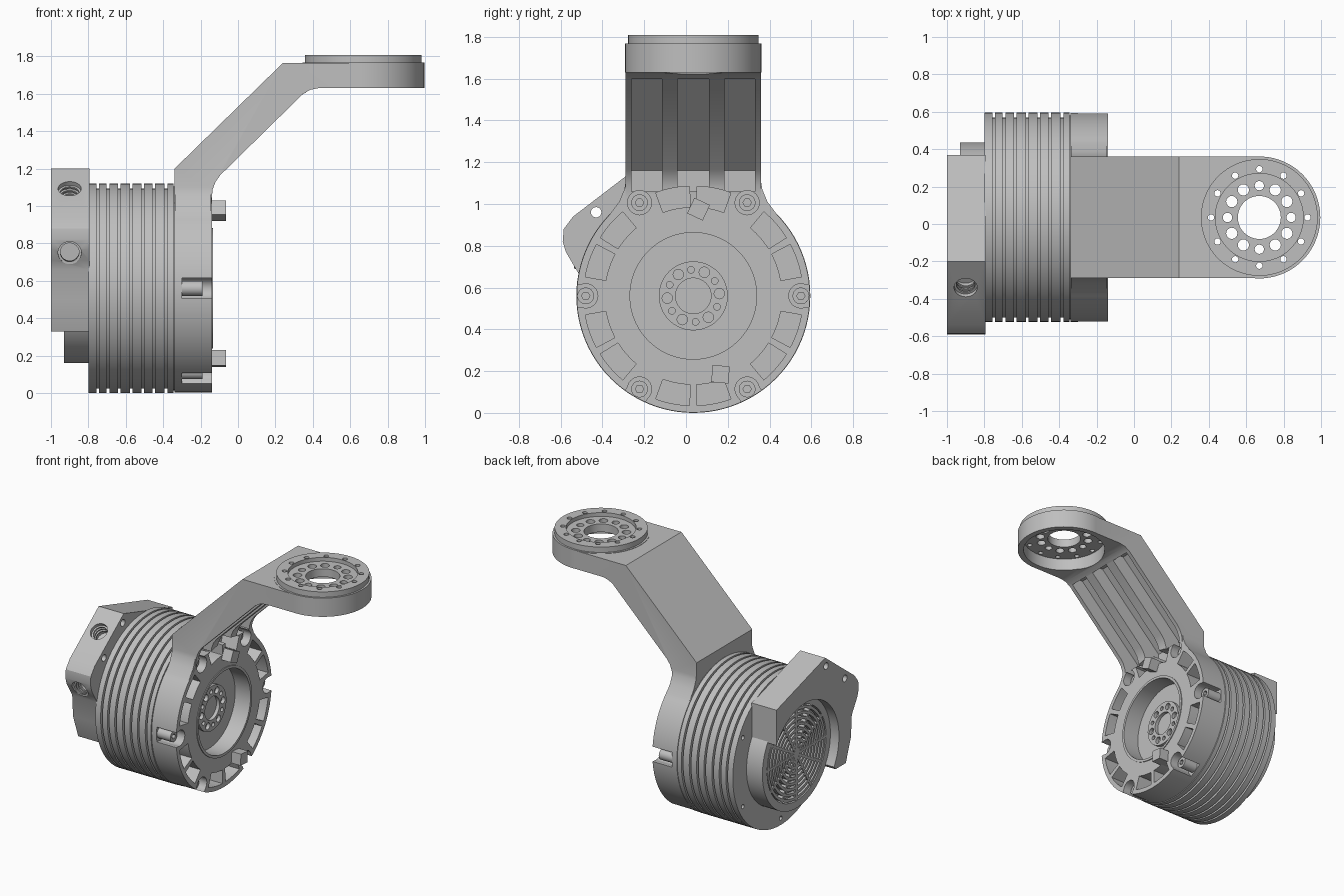
import bpy, bmesh
from math import sin, cos, pi, radians
from mathutils import Vector

old = bpy.data.objects.get("Cube")
if old:
    bpy.data.objects.remove(old, do_unlink=True)

CY, CZ = 0.035, 0.56          # motor axis, runs along x
RX = 0.67                     # centre of the upper ring along x

grey = bpy.data.materials.new("machined_grey")
grey.use_nodes = True
grey.diffuse_color = (0.52, 0.52, 0.52, 1)
grey.node_tree.nodes["Principled BSDF"].inputs["Base Color"].default_value = (0.52, 0.52, 0.52, 1)


def finish(name, bm):
    bmesh.ops.remove_doubles(bm, verts=bm.verts, dist=1e-5)
    bmesh.ops.recalc_face_normals(bm, faces=bm.faces)
    mesh = bpy.data.meshes.new(name)
    bm.to_mesh(mesh)
    bm.free()
    mesh.materials.append(grey)
    ob = bpy.data.objects.new(name, mesh)
    bpy.context.collection.objects.link(ob)
    return ob


def prism(name, pts, axis, a, b):
    """Extrude a 2D outline: (y, z) along x, or (x, z) along y."""
    bm = bmesh.new()
    place = (lambda p: (a, p[0], p[1])) if axis == "x" else (lambda p: (p[0], a, p[1]))
    face = bm.faces.new([bm.verts.new(place(p)) for p in pts])
    new = bmesh.ops.extrude_face_region(bm, geom=[face])["geom"]
    step = Vector((b - a, 0, 0)) if axis == "x" else Vector((0, b - a, 0))
    bmesh.ops.translate(bm, vec=step, verts=[g for g in new if isinstance(g, bmesh.types.BMVert)])
    return finish(name, bm)


def cyl(name, centre, direction, r, length, segs=24):
    bm = bmesh.new()
    bmesh.ops.create_cone(bm, cap_ends=True, segments=segs, radius1=r, radius2=r, depth=length)
    turn = Vector((0, 0, 1)).rotation_difference(Vector(direction))
    for v in bm.verts:
        v.co = turn @ v.co + Vector(centre)
    return finish(name, bm)


def lathe(name, profile, closed=False, segs=96):
    """Spin (x, radius) points around the motor axis."""
    bm = bmesh.new()
    vs = [bm.verts.new((x, CY, CZ + r)) for x, r in profile]
    pairs = list(zip(vs, vs[1:])) + ([(vs[-1], vs[0])] if closed else [])
    es = [bm.edges.new(p) for p in pairs]
    bmesh.ops.spin(bm, geom=vs + es, cent=(0, CY, CZ), axis=(1, 0, 0),
                   angle=2 * pi, steps=segs, use_merge=True)
    return finish(name, bm)


def boolean(target, others, op="DIFFERENCE"):
    bpy.context.view_layer.objects.active = target
    for o in others:
        o.hide_render = True
        m = target.modifiers.new("bool", "BOOLEAN")
        m.operation, m.solver, m.object = op, "EXACT", o
        bpy.ops.object.modifier_apply(modifier=m.name)
        bpy.data.objects.remove(o, do_unlink=True)


def polar(r, deg):
    return (CY + r * cos(radians(deg)), CZ + r * sin(radians(deg)))


def sector(r0, r1, a0, a1, x0, x1):
    angles = [a0 + (a1 - a0) * i / 8 for i in range(9)]
    pts = [polar(r1, a) for a in angles] + [polar(r0, a) for a in reversed(angles)]
    return prism("pocket", pts, "x", x0, x1)


def bar(name, r0, r1, half, deg, x0, x1):
    """Radial bar on the motor face."""
    s, c = sin(radians(deg)), cos(radians(deg))
    pts = [(CY + r * c - w * s, CZ + r * s + w * c)
           for r, w in ((r0, -half), (r1, -half), (r1, half), (r0, half))]
    return prism(name, pts, "x", x0, x1)


X, Z = (1, 0, 0), (0, 0, 1)

# Ribbed motor body
profile = [(-0.80, 0), (-0.80, 0.56)]
for gx in (-0.75, -0.695, -0.635, -0.57, -0.51, -0.45, -0.385):
    profile += [(gx - 0.007, 0.56), (gx - 0.007, 0.535), (gx + 0.007, 0.535), (gx + 0.007, 0.56)]
profile += [(-0.345, 0.56), (-0.345, 0.545), (-0.33, 0.545), (-0.33, 0)]
body = lathe("motor_body", profile)
boolean(body, [cyl("hole", (-0.80, *polar(0.51, a)), X, 0.016, 0.08, 12) for a in range(30, 390, 60)])

# Front housing, bracket arm and upper ring in one casting
arm = prism("bracket_housing", [
    (-0.339, 0.8), (-0.339, 1.2), (0.24, 1.765), (RX, 1.765), (RX, 1.63), (0.43, 1.63),
    (0.385, 1.621), (0.345, 1.597), (-0.095, 1.165), (-0.12, 1.13), (-0.135, 1.09),
    (-0.141, 1.04), (-0.141, 0.8)], "y", CY - 0.325, CY + 0.325)
drum = cyl("drum", (-0.24, CY, CZ), X, 0.558, 0.2, 96)
half_gusset = [(0.32, 1.13), (0.33, 1.07), (0.355, 1.01), (0.40, 0.95), (0.45, 0.88)]
gusset = prism("gusset", [(CY + d, z) for d, z in half_gusset]
               + [(CY - d, z) for d, z in reversed(half_gusset)], "x", -0.336, -0.144)
ring = cyl("ring", (RX, CY, 1.699), Z, 0.326, 0.138, 96)
flange = cyl("flange", (RX, CY, 1.78), Z, 0.312, 0.056, 96)
boolean(arm, [drum, gusset, ring, flange], "UNION")

# Ring cavities and bolt circles
cuts = [cyl("cavity", (RX, CY, 1.62), Z, 0.285, 0.2, 64),
        cyl("recess", (RX, CY, 1.81), Z, 0.235, 0.06, 64),
        cyl("bore", (RX, CY, 1.75), Z, 0.115, 0.3, 48)]
for i in range(12):
    a = i * pi / 6
    for rad, size in ((0.258, 0.017), (0.17, 0.03 if i % 3 else 0.025)):
        cuts.append(cyl("bolt", (RX + rad * cos(a), CY + rad * sin(a), 1.75), Z, size, 0.3, 16))
boolean(arm, cuts)

# Grooves under the arm
groove = [(-0.26, 1.06), (-0.26, 1.16), (0.255, 1.66), (0.30, 1.66), (0.36, 1.58),
          (0.10, 1.25), (-0.05, 1.10), (-0.08, 1.06)]
boolean(arm, [prism("groove", groove, "y", CY + a, CY + b)
              for a, b in ((-0.295, -0.15), (-0.075, 0.075), (0.15, 0.295))])

# Hub opening, lightening pockets and screw notches
cuts = [cyl("hub", (-0.19, CY, CZ), X, 0.305, 0.14, 64)]
for a in range(0, 360, 60):
    cuts += [sector(0.425, 0.525, a + s, a + e, -0.27, -0.1) for s, e in ((10, 28), (32, 50))]
    cuts.append(cyl("notch", (-0.2, *polar(0.515, a)), X, 0.058, 0.2))
    if a not in (60, 120):
        cuts.append(bar("notch_mouth", 0.51, 0.62, 0.055, a, -0.30, -0.1))
boolean(arm, cuts)

screws = []
for a in range(0, 360, 60):
    screw = cyl("screw_boss", (-0.25, *polar(0.515, a)), X, 0.04, 0.12)
    boolean(screw, [cyl("socket", (-0.19, *polar(0.515, a)), X, 0.02, 0.06, 6)])
    screws.append(screw)

# Output hub with bolt holes
lip = lathe("hub_lip", [(-0.26, 0.303), (-0.134, 0.303), (-0.134, 0.322), (-0.26, 0.322)], True)
hub = lathe("output_hub", [(-0.30, 0), (-0.30, 0.165), (-0.235, 0.165), (-0.235, 0.085), (-0.28, 0.085), (-0.28, 0)])
boolean(hub, [cyl("hole", (-0.235, *polar(0.125, a + 5)), X, 0.025 if a % 60 == 0 else 0.016, 0.06, 16)
              for a in range(0, 360, 30)])

# Locating pegs
pegs = []
for y, z, turn in ((0.06, 0.975, 20), (0.165, 0.185, 40)):
    pts = [(y + 0.058 * cos(radians(turn + q)), z + 0.058 * sin(radians(turn + q))) for q in range(0, 360, 90)]
    pegs.append(prism("locating_peg", pts, "x", -0.3, -0.065))

# Rear cover with fan grille
cover = lathe("rear_cover", [(-0.79, 0), (-0.79, 0.40), (-0.93, 0.40), (-0.93, 0.345), (-0.89, 0.345), (-0.89, 0)])
grille = []
for i in range(8):
    r = 0.05 + 0.038 * i
    grille.append(lathe("grille_ring", [(-0.928, r), (-0.928, r + 0.02), (-0.90, r + 0.02), (-0.90, r)], True, 64))
for a in range(0, 360, 30):
    grille.append(bar("grille_spoke", 0.03, 0.35, 0.009, a, -0.929, -0.885))
grille.append(cyl("grille_centre", (-0.91, CY, CZ), X, 0.035, 0.04))

# Connector block wrapped around the cover
block = prism("connector_block", [
    (-0.20, 1.2), (0.37, 1.03), (0.37, 0.70), (-0.10, 0.60), (-0.32, 0.33), (-0.44, 0.33),
    (-0.50, 0.50), (-0.51, 0.66), (-0.54, 0.71), (-0.575, 0.77), (-0.59, 0.82),
    (-0.585, 0.88), (-0.54, 0.94)], "x", -1.0, -0.795)
slope = Vector((0, -0.607, 0.795))
side = Vector((0, -0.97, -0.1))
ports = [(Vector((-0.9, -0.34, 1.093)), slope), (Vector((-0.9, -0.565, 0.75)), side)]
cuts = [cyl("arc", (-0.9, CY, CZ), X, 0.395, 0.4, 96)]
cuts += [cyl("port", p, d, 0.062, 0.24, 32) for p, d in ports]
cuts += [cyl("mount", (-0.9, y, z), X, 0.025, 0.4, 16) for y, z in ((-0.43, 0.96), (-0.21, 1.135))]
boolean(block, cuts)

# Thread rings inside the ports
threads = []
for p, d in ports:
    for k in range(3):
        t = cyl("port_thread", p - d * (0.03 + 0.025 * k), d, 0.064, 0.01, 32)
        boolean(t, [cyl("bore", p - d * (0.03 + 0.025 * k), d, 0.05, 0.1, 32)])
        threads.append(t)

# Smooth round surfaces, keep machined edges sharp
bpy.ops.object.select_all(action="DESELECT")
for ob in [body, arm, lip, hub, cover, block] + screws + pegs + grille + threads:
    ob.select_set(True)
bpy.context.view_layer.objects.active = arm
bpy.ops.object.shade_smooth_by_angle(angle=radians(30))
